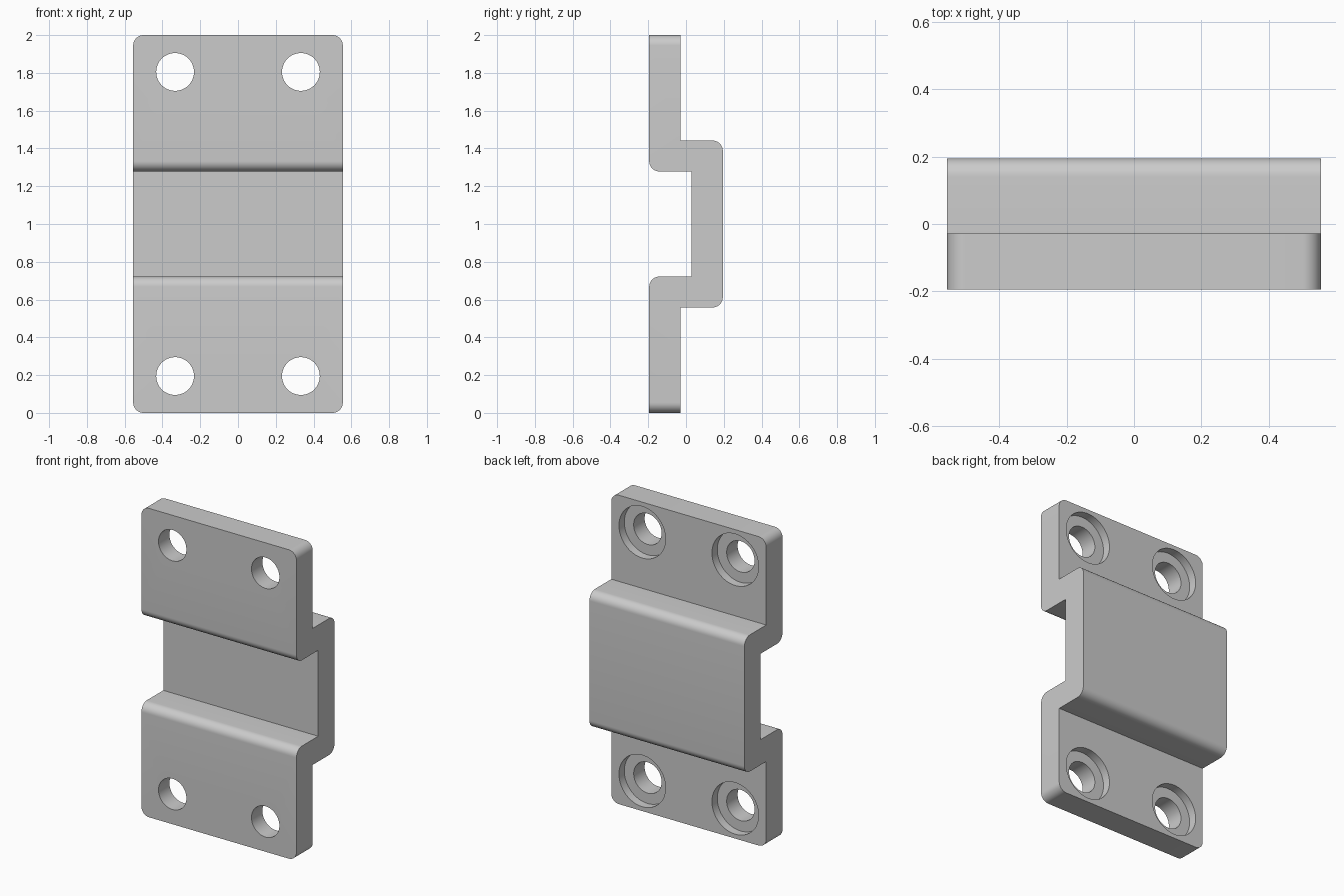
import bpy, bmesh
from math import pi, radians
from mathutils import Matrix, Vector

cube = bpy.data.objects.get("Cube")
if cube:
    bpy.data.objects.remove(cube, do_unlink=True)

HALF_W = 0.555          # half width in x
FRONT, BACK = -0.195, 0.195
THICK = 0.167           # sheet thickness
ROUND = 0.055           # corner radius
CHANNEL, HUMP = 0.278, 0.442   # half heights of front channel and back hump
HOLE_X, HOLE_Z = 0.333, 0.805  # hole offsets from the centre

grey = bpy.data.materials.new("light grey metal")
grey.use_nodes = True
grey.diffuse_color = (0.6, 0.6, 0.6, 1)
grey.node_tree.nodes["Principled BSDF"].inputs["Base Color"].default_value = (0.6, 0.6, 0.6, 1)


def add_object(name, bm):
    bmesh.ops.recalc_face_normals(bm, faces=bm.faces)
    mesh = bpy.data.meshes.new(name)
    bm.to_mesh(mesh)
    bm.free()
    mesh.materials.append(grey)
    obj = bpy.data.objects.new(name, mesh)
    bpy.context.collection.objects.link(obj)
    return obj


# Hat-shaped side profile, upper half mirrored to the lower half
flange_back, web_front = FRONT + THICK, BACK - THICK
upper = [(web_front, CHANNEL), (FRONT, CHANNEL), (FRONT, 1),
         (flange_back, 1), (flange_back, HUMP), (BACK, HUMP)]
profile = upper + [(y, -z) for y, z in reversed(upper)]

bm = bmesh.new()
face = bm.faces.new([bm.verts.new((-HALF_W, y, 1 + z)) for y, z in profile])
side = bmesh.ops.extrude_face_region(bm, geom=[face])["geom"]
bmesh.ops.translate(bm, vec=(2 * HALF_W, 0, 0),
                    verts=[g for g in side if isinstance(g, bmesh.types.BMVert)])
bmesh.ops.recalc_face_normals(bm, faces=bm.faces)


def is_rounded(edge):
    a, b = (v.co for v in edge.verts)
    mid, run = (a + b) / 2, b - a
    height = abs(mid.z - 1)
    if abs(run.x) > 0.1:    # outer bends along the width
        return ((abs(mid.y - FRONT) < 0.001 and abs(height - CHANNEL) < 0.001)
                or (abs(mid.y - BACK) < 0.001 and abs(height - HUMP) < 0.001))
    return abs(run.y) > 0.1 and abs(height - 1) < 0.001   # plate corners


bmesh.ops.bevel(bm, geom=[e for e in bm.edges if is_rounded(e)], offset=ROUND,
                offset_type='OFFSET', segments=10, profile=0.5, affect='EDGES')
bracket = add_object("mounting_bracket", bm)


# Four cylinders at the screw positions
def hole_cutter(name, radius, y0, y1):
    bm = bmesh.new()
    for sx in (-1, 1):
        for sz in (-1, 1):
            place = (Matrix.Translation(Vector((sx * HOLE_X, (y0 + y1) / 2, 1 + sz * HOLE_Z)))
                     @ Matrix.Rotation(pi / 2, 4, 'X'))
            bmesh.ops.create_cone(bm, cap_ends=True, segments=64, radius1=radius,
                                  radius2=radius, depth=y1 - y0, matrix=place)
    obj = add_object(name, bm)
    obj.hide_render = True
    return obj


cutters = [hole_cutter("counterbore_cutter", 0.167, flange_back - 0.055, 0.1),
           hole_cutter("screw_hole_cutter", 0.1, -0.3, 0.15)]

bpy.ops.object.select_all(action='DESELECT')
bpy.context.view_layer.objects.active = bracket
bracket.select_set(True)
for cutter in cutters:
    mod = bracket.modifiers.new(cutter.name, 'BOOLEAN')
    mod.operation, mod.solver, mod.object = 'DIFFERENCE', 'EXACT', cutter
    bpy.ops.object.modifier_apply(modifier=mod.name)
    bpy.data.objects.remove(cutter, do_unlink=True)

bpy.ops.object.shade_smooth_by_angle(angle=radians(30))
